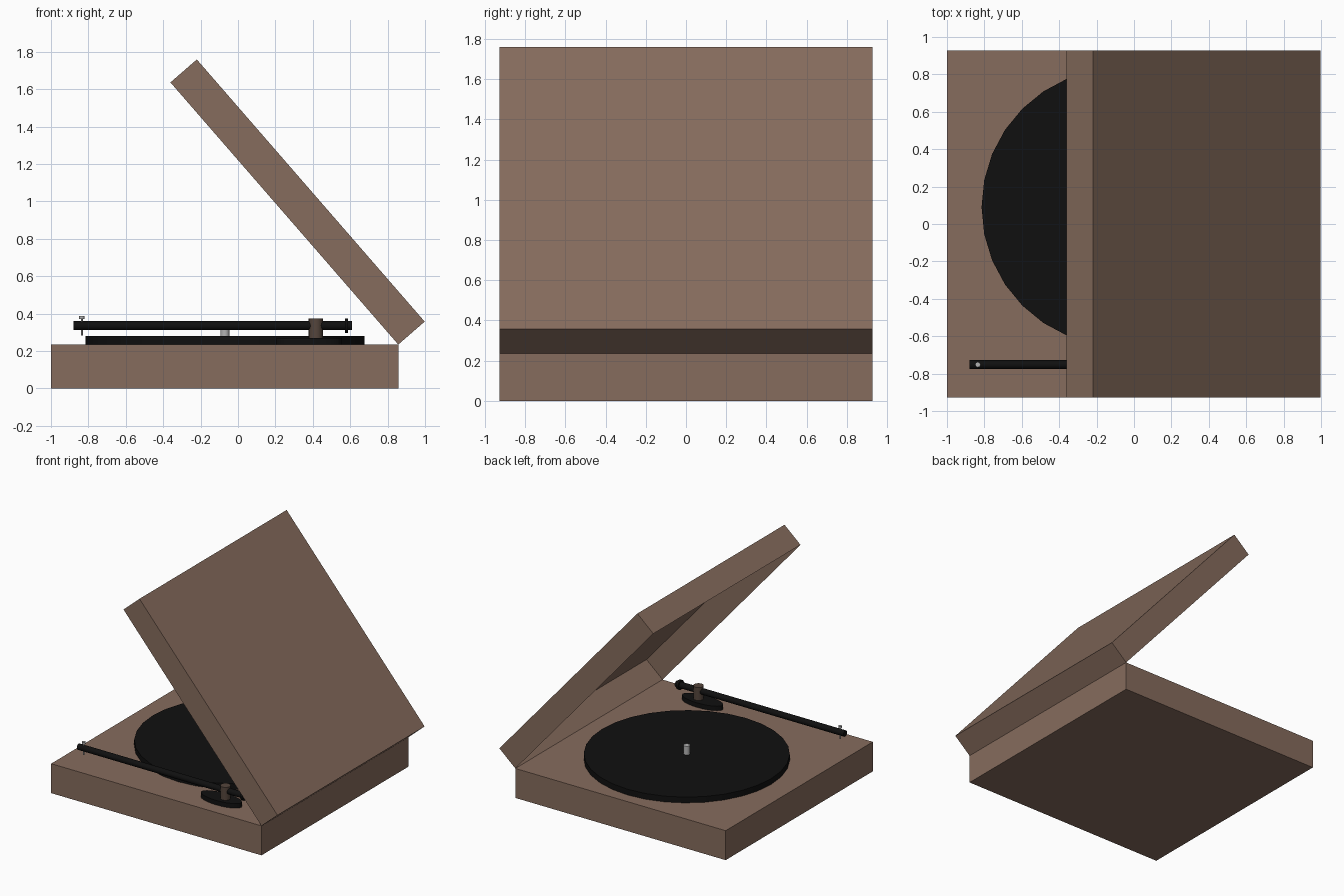
import bpy, bmesh
from math import radians, pi
from mathutils import Matrix, Vector

if "Cube" in bpy.data.objects:
    bpy.data.objects.remove(bpy.data.objects["Cube"])


def material(name, rgb):
    m = bpy.data.materials.new(name)
    m.diffuse_color = (*rgb, 1)
    m.use_nodes = True
    m.node_tree.nodes["Principled BSDF"].inputs["Base Color"].default_value = m.diffuse_color
    return m


BROWN = material("brown_case", (0.24, 0.15, 0.11))
DARK_BROWN = material("dark_brown", (0.09, 0.06, 0.045))
BLACK = material("black", (0.005, 0.005, 0.005))
METAL = material("metal", (0.45, 0.45, 0.45))


def finish(bm, name, mat, smooth=False):
    me = bpy.data.meshes.new(name)
    bm.to_mesh(me)
    bm.free()
    me.materials.append(mat)
    ob = bpy.data.objects.new(name, me)
    bpy.context.collection.objects.link(ob)
    if smooth:
        bpy.ops.object.select_all(action='DESELECT')
        ob.select_set(True)
        bpy.context.view_layer.objects.active = ob
        bpy.ops.object.shade_smooth_by_angle(angle=radians(40))
    return ob


def box(lo, hi):
    bm = bmesh.new()
    lo, hi = Vector(lo), Vector(hi)
    bmesh.ops.create_cube(bm, size=1, matrix=Matrix.Translation((lo + hi) / 2)
                          @ Matrix.Diagonal((*(hi - lo), 1)))
    return bm


def cylinder(name, mat, centre, r, depth, sides=16, along_x=False, stretch=(1, 1)):
    bm = bmesh.new()
    turn = Matrix.Rotation(pi / 2, 4, 'Y') if along_x else Matrix.Identity(4)
    bmesh.ops.create_cone(bm, cap_ends=True, segments=sides, radius1=r, radius2=r, depth=depth,
                          matrix=Matrix.Translation(centre) @ turn @ Matrix.Diagonal((*stretch, 1, 1)))
    return finish(bm, name, mat, True)


# Base case
TOP, HINGE_X, HALF = 0.235, 0.857, 0.928
finish(box((-1, -HALF, 0), (HINGE_X, HALF, TOP)), "base", BROWN)

# Thin-shelled lid, open underneath and swung up about the hinge
bm = box((-1.857, -HALF, 0), (0, HALF, 0.187))
bmesh.ops.delete(bm, geom=[f for f in bm.faces if f.normal.z < -0.5], context='FACES')
lid = finish(bm, "lid", BROWN)
lid.location = (HINGE_X, 0, TOP)
lid.rotation_euler.y = radians(49)

# Platter and spindle
cylinder("platter", BLACK, (-0.07, 0.09, 0.258), 0.745, 0.046, 32)
cylinder("spindle", METAL, (-0.07, 0.09, 0.31), 0.024, 0.08)

# Tonearm with pivot, counterweight ring and finger pin
ARM_Y, ARM_Z = -0.752, 0.336
cylinder("pivot_plate", BLACK, (0.38, ARM_Y, 0.253), 1, 0.036, 24, stretch=(0.175, 0.07))
cylinder("pivot_post", DARK_BROWN, (0.416, ARM_Y, 0.322), 0.038, 0.104)
cylinder("tonearm", BLACK, (-0.135, ARM_Y, ARM_Z), 0.024, 1.49, along_x=True)
cylinder("counterweight", BLACK, (0.58, ARM_Y, ARM_Z), 0.038, 0.018, along_x=True)
cylinder("stylus_pin", METAL, (-0.835, ARM_Y, 0.334), 0.005, 0.1, 8)
cylinder("stylus_pin_head", METAL, (-0.835, ARM_Y, 0.379), 0.014, 0.016, 12)
